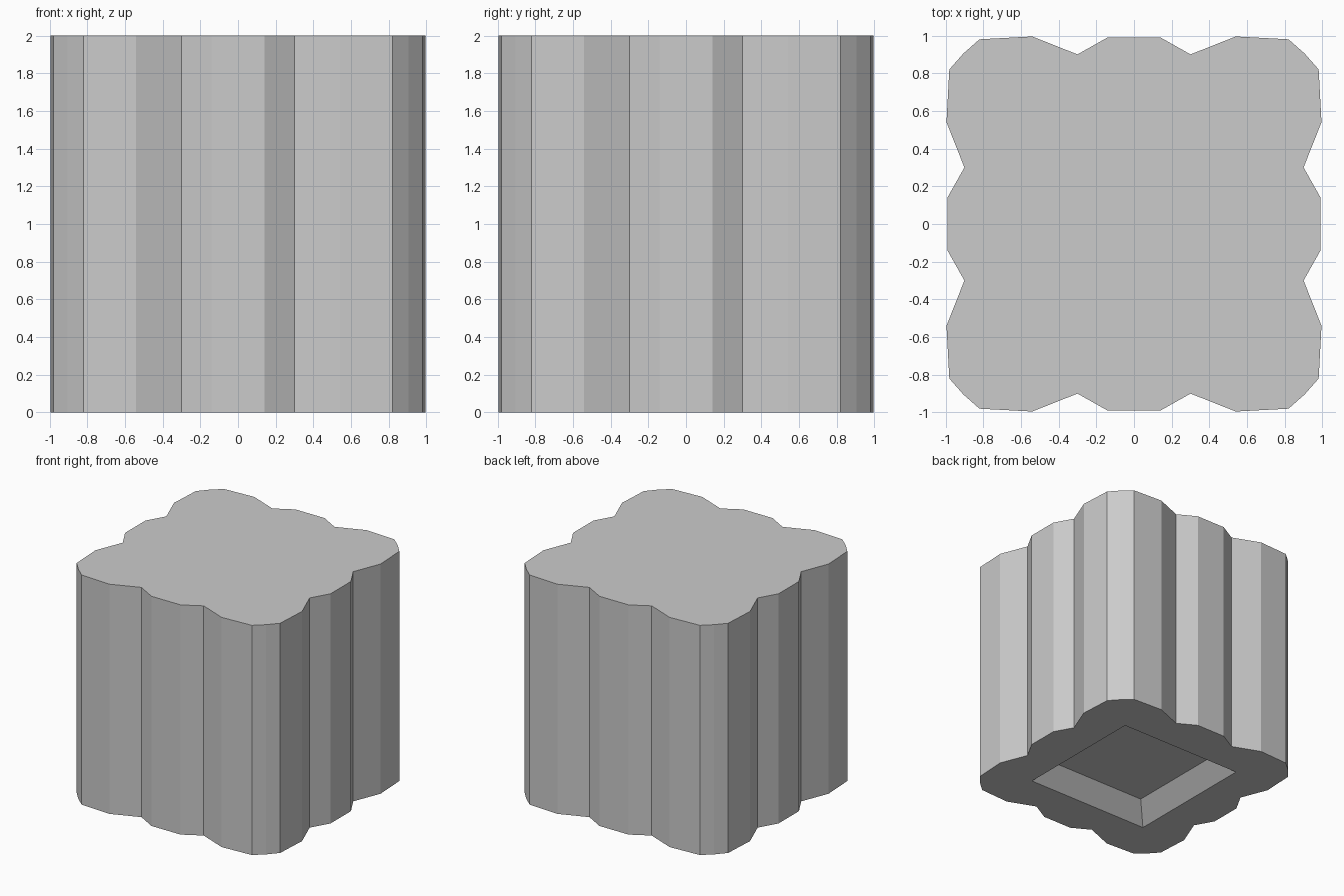
import bpy
import bmesh

cube = bpy.data.objects.get("Cube")
if cube:
    bpy.data.objects.remove(cube, do_unlink=True)

HEIGHT = 2.0
RIM, FLOOR, DEPTH = 0.6, 0.45, 0.15   # recess half widths and depth

# Plain grey stone
grey = bpy.data.materials.new("plain_grey")
grey.use_nodes = True
colour = (0.6, 0.6, 0.6, 1.0)
grey.diffuse_color = colour
grey.node_tree.nodes["Principled BSDF"].inputs["Base Color"].default_value = colour

# One scalloped side, turned four times into a closed outline
half_side = [(0.14, 0.99), (0.30, 0.90), (0.54, 0.995), (0.82, 0.98)]
side = [(-x, y) for x, y in reversed(half_side)] + half_side + [(0.905, 0.905)]


def turn(point, quarters):
    x, y = point
    for _ in range(quarters):
        x, y = y, -x
    return x, y


outline = [turn(p, q) for q in range(4) for p in side]


def ring(bm, points, z):
    return [bm.verts.new((x, y, z)) for x, y in points]


def square(half):
    return [turn((half, half), q) for q in range(4)]


def loop_edges(bm, verts):
    edges = []
    for a, b in zip(verts, verts[1:] + verts[:1]):
        edges.append(bm.edges.get((a, b)) or bm.edges.new((a, b)))
    return edges


def walls(bm, lower, upper):
    n = len(lower)
    for i in range(n):
        j = (i + 1) % n
        bm.faces.new((lower[i], lower[j], upper[j], upper[i]))


bm = bmesh.new()

# Fluted sides and flat top
base = ring(bm, outline, 0)
top = ring(bm, outline, HEIGHT)
walls(bm, base, top)
bm.faces.new(top)

# Sloped square recess in the underside
rim = ring(bm, square(RIM), 0)
floor = ring(bm, square(FLOOR), DEPTH)
walls(bm, rim, floor)
bm.faces.new(floor)

# Underside between the outline and the recess
bmesh.ops.triangle_fill(bm, use_beauty=True,
                        edges=loop_edges(bm, base) + loop_edges(bm, rim))
bmesh.ops.recalc_face_normals(bm, faces=bm.faces[:])

mesh = bpy.data.meshes.new("fluted_block")
bm.to_mesh(mesh)
bm.free()
mesh.materials.append(grey)
block = bpy.data.objects.new("fluted_block", mesh)
bpy.context.collection.objects.link(block)
